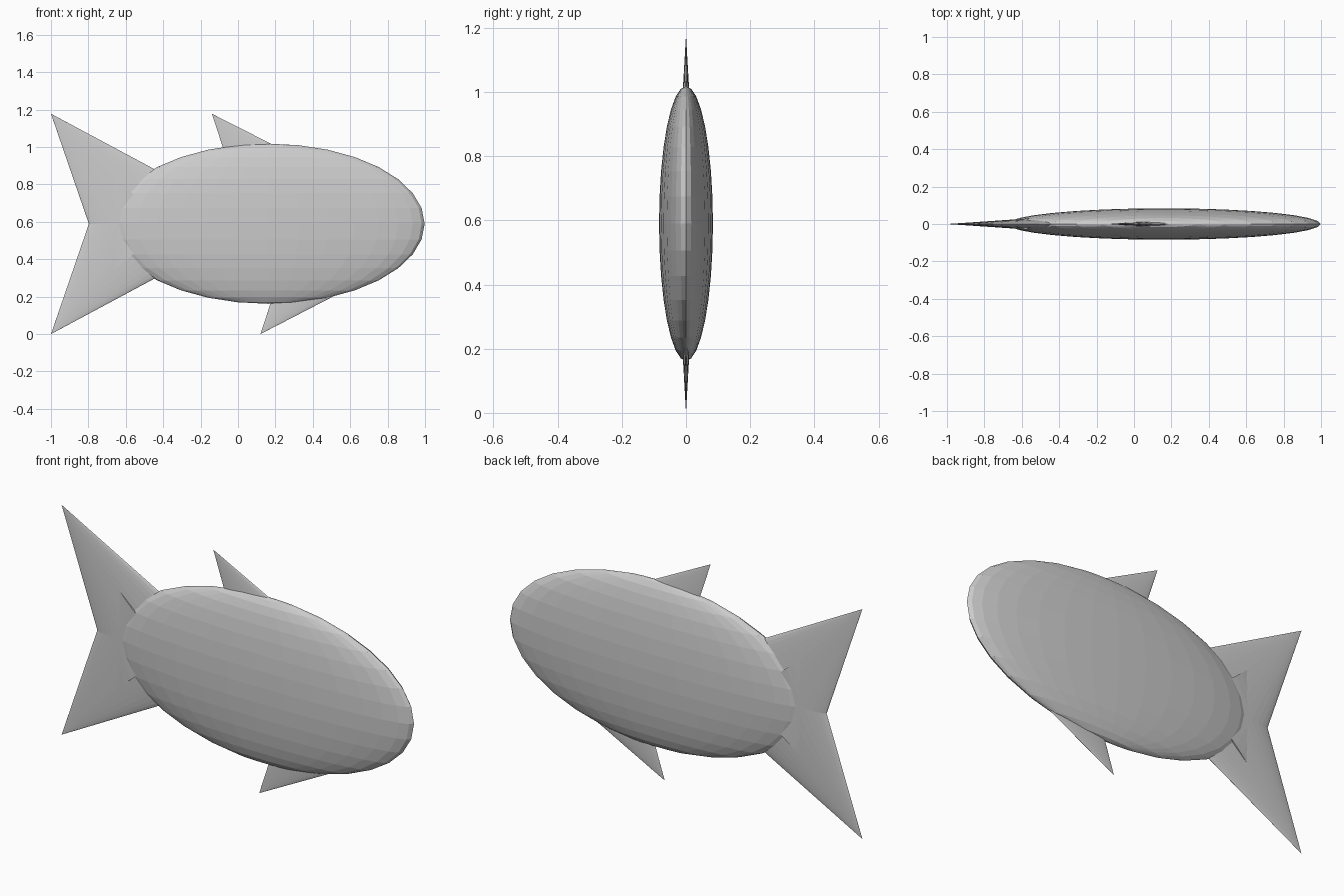
import bpy
from math import radians, pi
from mathutils import Matrix, Vector

if "Cube" in bpy.data.objects:
    bpy.data.objects.remove(bpy.data.objects["Cube"])

MID_Z = 0.59
FLAT = Matrix.Diagonal((1, 0.1, 1, 1))  # everything is squashed sideways


def fin(name, tip_x, tip_z, length, radius, angle):
    """Flattened cone: tip at (tip_x, tip_z), axis pointing forward at angle."""
    bpy.ops.mesh.primitive_cone_add(vertices=32, radius1=radius, radius2=0, depth=length)
    ob = bpy.context.object
    ob.name = name
    down = Matrix.Translation((0, 0, -length / 2))          # tip to the origin
    turn = Matrix.Rotation(-(pi / 2 + radians(angle)), 4, 'Y')
    # axis from tip to base must run along (cos a, sin a) in x-z
    ob.data.transform(Matrix.Translation((tip_x, 0, tip_z)) @ FLAT @ turn @ down)
    return ob


# body
bpy.ops.mesh.primitive_uv_sphere_add(segments=32, ring_count=16, radius=1)
body = bpy.context.object
body.name = "body"
body.data.transform(Matrix.Translation((0.16, 0, MID_Z)) @ Matrix.Diagonal((0.838, 0.084, 0.428, 1)))

# tail lobes
fin("tail_upper", -1, 1.178, 0.857, 0.336, -49.6)
fin("tail_lower", -1, 0.0, 0.857, 0.336, 49.6)

# back and belly fins
fin("back_fin", -0.14, 1.178, 0.40, 0.165, -49.3)
fin("belly_fin", 0.12, 0.0, 0.42, 0.172, 49.6)
